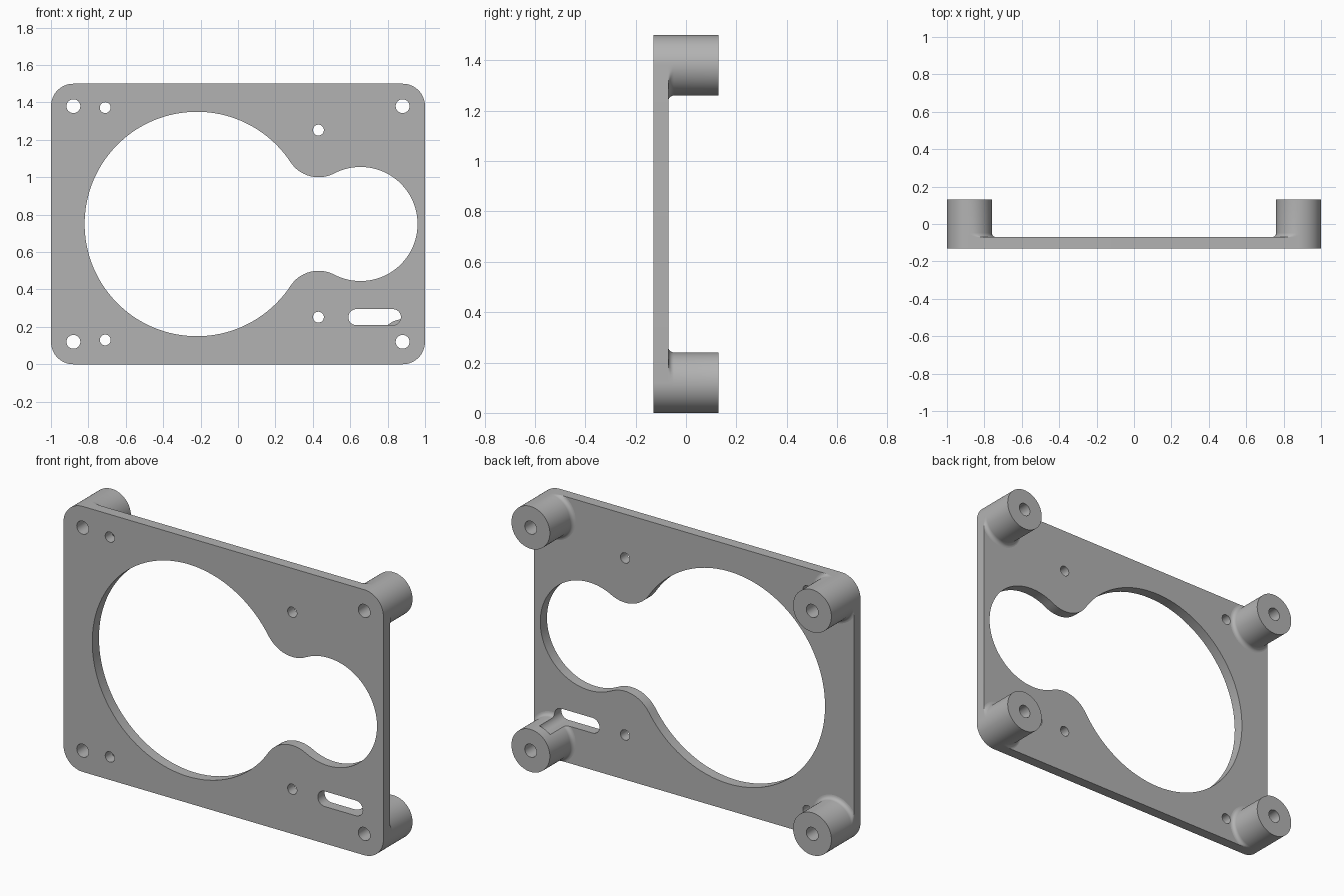
import bpy, bmesh, math
from mathutils import Vector

cube = bpy.data.objects.get("Cube")
if cube:
    bpy.data.objects.remove(cube, do_unlink=True)

FRONT, BACK, END = -0.13, -0.07, 0.13      # plate front, plate back, post ends
POST_R, HOLE_R = 0.12, 0.037
CORNERS = [(sx * 0.88, 0.75 + sz * 0.63) for sx in (-1, 1) for sz in (-1, 1)]
TAU = math.tau

grey = bpy.data.materials.new("neutral grey")
grey.use_nodes = True
grey.diffuse_color = (0.45, 0.45, 0.45, 1)
grey.node_tree.nodes["Principled BSDF"].inputs["Base Color"].default_value = grey.diffuse_color


def arc(c, r, a0, a1, n):
    return [(c[0] + r * math.cos(a0 + (a1 - a0) * i / n),
             c[1] + r * math.sin(a0 + (a1 - a0) * i / n)) for i in range(n + 1)]


def circle(c, r, n=40):
    return arc(c, r, 0, TAU, n)[:-1]


def add_prism(bm, outline, y0, y1):
    """Extrude an x-z outline along y; returns the starting face."""
    a = [bm.verts.new((x, y0, z)) for x, z in outline]
    b = [bm.verts.new((x, y1, z)) for x, z in outline]
    n = len(a)
    for i in range(n):
        bm.faces.new((a[i], a[(i + 1) % n], b[(i + 1) % n], b[i]))
    bm.faces.new(b[::-1])
    return bm.faces.new(a)


def make_object(name, bm):
    bmesh.ops.recalc_face_normals(bm, faces=bm.faces)
    mesh = bpy.data.meshes.new(name)
    bm.to_mesh(mesh)
    bm.free()
    mesh.materials.append(grey)
    ob = bpy.data.objects.new(name, mesh)
    bpy.context.collection.objects.link(ob)
    return ob


def activate(ob):
    bpy.ops.object.select_all(action="DESELECT")
    ob.select_set(True)
    bpy.context.view_layer.objects.active = ob


def cut(ob, outlines, y0, y1):
    """Subtract extruded outlines from an object."""
    bm = bmesh.new()
    for outline in outlines:
        add_prism(bm, outline, y0, y1)
    cutter = make_object("cutter", bm)
    cutter.hide_render = True
    mod = ob.modifiers.new("cut", "BOOLEAN")
    mod.operation, mod.solver, mod.object = "DIFFERENCE", "EXACT", cutter
    activate(ob)
    bpy.ops.object.modifier_apply(modifier=mod.name)
    bpy.data.objects.remove(cutter, do_unlink=True)


def smooth(ob):
    activate(ob)
    bpy.ops.object.shade_smooth_by_angle(angle=math.radians(35))


def opening_outline():
    """Large and small round openings blended by tangent arcs."""
    big, small, rb, rs, rf = Vector((-0.22, 0.75)), Vector((0.655, 0.75)), 0.6, 0.305, 0.18
    d = small.x - big.x
    fx = ((rb + rf) ** 2 - (rs + rf) ** 2 + d * d) / (2 * d)
    fz = math.sqrt((rb + rf) ** 2 - fx * fx)
    f = big + Vector((fx, fz))
    a1, a2 = math.atan2(fz, fx), math.atan2(fz, fx - d)
    upper = (arc(big, rb, math.pi, a1, 56)
             + arc(f, rf, a1 - math.pi, a2 - math.pi, 16)[1:]
             + arc(small, rs, a2, 0, 32)[1:])
    return upper + [(x, 1.5 - z) for x, z in upper[-2:0:-1]]


# Slot with round ends
slot = (arc((0.828, 0.252), 0.043, -math.pi / 2, math.pi / 2, 14)
        + arc((0.633, 0.252), 0.043, math.pi / 2, 1.5 * math.pi, 14))

# Plate with rounded corners and a rounded front edge
bm = bmesh.new()
outline = []
for k, c in enumerate([(0.88, 1.38), (-0.88, 1.38), (-0.88, 0.12), (0.88, 0.12)]):
    outline += arc(c, POST_R, k * math.pi / 2, (k + 1) * math.pi / 2, 16)
front = add_prism(bm, outline, FRONT, BACK)
bmesh.ops.bevel(bm, geom=list(front.edges), offset=0.02, segments=4, profile=0.5, affect="EDGES")
plate = make_object("plate", bm)
holes = [circle(c, HOLE_R) for c in CORNERS]
holes += [circle(c, 0.029) for c in [(-0.71, 1.372), (-0.71, 0.13), (0.43, 1.252), (0.43, 0.252)]]
cut(plate, holes + [opening_outline(), slot], FRONT - 0.1, BACK + 0.1)
smooth(plate)

# Corner posts: bored tubes with a flared foot kept inside the plate outline
FOOT = 0.022
profile = [(POST_R + FOOT * (1 - math.sin(t)), BACK + FOOT * (1 - math.cos(t)))
           for t in [i * math.pi / 10 for i in range(6)]]
profile += [(POST_R, END), (HOLE_R, END), (HOLE_R, BACK)]
for cx, cz in CORNERS:
    sx, sz = math.copysign(1, cx), math.copysign(1, cz - 0.75)
    bm = bmesh.new()
    rings = []
    for r, y in profile:
        ring = []
        for i in range(64):
            u, v = math.cos(TAU * i / 64), math.sin(TAU * i / 64)
            rr = min(r, POST_R) if u * sx >= 0 and v * sz >= 0 else r
            px, pz = min(rr * u * sx, POST_R) * sx, min(rr * v * sz, POST_R) * sz
            ring.append(bm.verts.new((cx + px, y, cz + pz)))
        rings.append(ring)
    for a, b in zip(rings, rings[1:] + rings[:1]):
        for i in range(64):
            j = (i + 1) % 64
            bm.faces.new((a[i], a[j], b[j], b[i]))
    name = ("lower" if sz < 0 else "upper") + ("_left" if sx > 0 else "_right") + "_post"
    post = make_object(name, bm)
    if sx > 0 and sz < 0:
        cut(post, [slot], FRONT, 0.07)     # slot continues into this post
    smooth(post)
